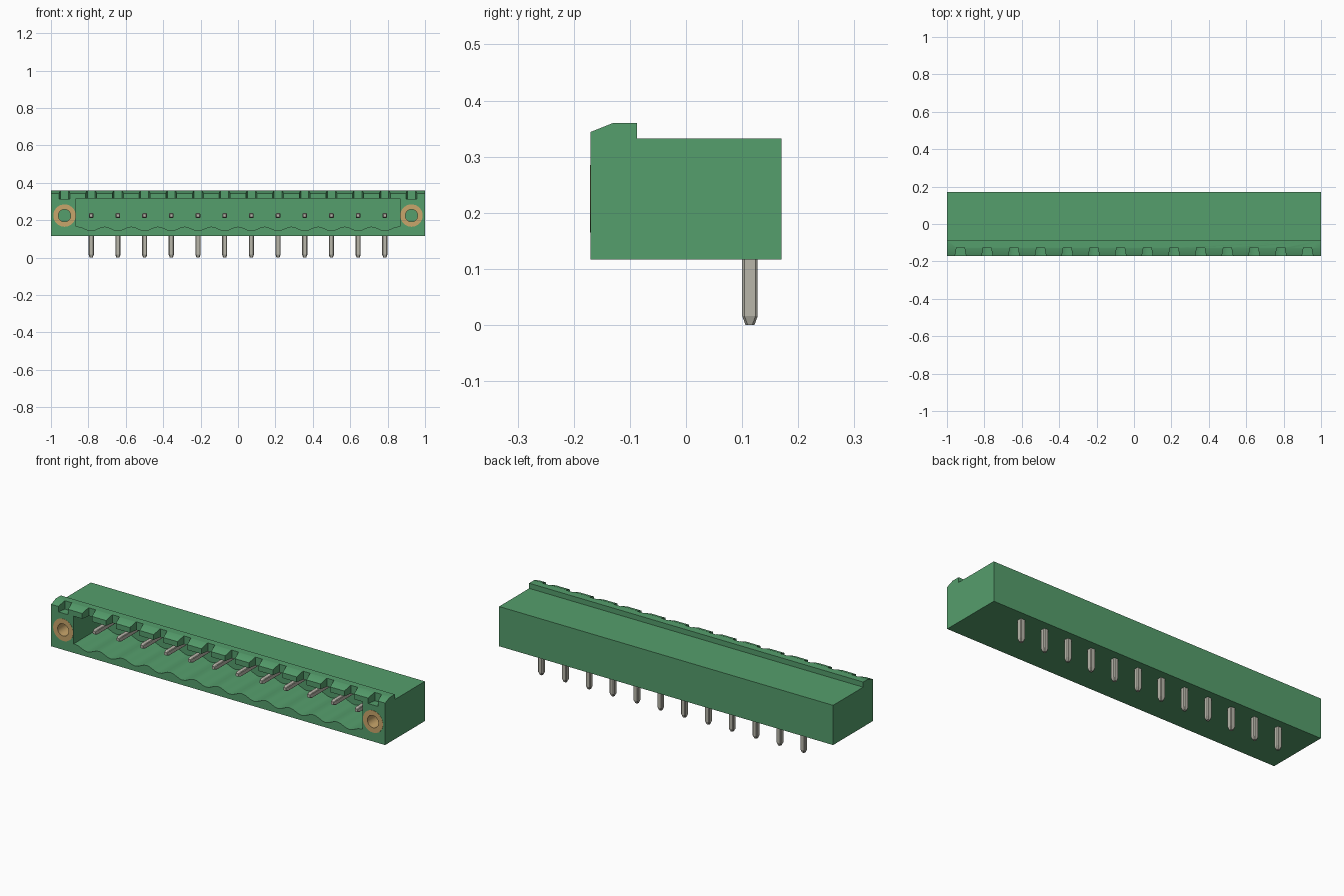
import bpy, bmesh, math
from mathutils import Matrix, Vector

if "Cube" in bpy.data.objects:
    bpy.data.objects.remove(bpy.data.objects["Cube"], do_unlink=True)

PITCH, COUNT = 0.1427, 12
PIN_X = [(i - (COUNT - 1) / 2) * PITCH for i in range(COUNT)]
SCREW_X = PIN_X[-1] + PITCH
PIN_Z = 0.225


def material(name, rgb):
    m = bpy.data.materials.new(name)
    m.use_nodes = True
    m.diffuse_color = (*rgb, 1)
    m.node_tree.nodes["Principled BSDF"].inputs["Base Color"].default_value = (*rgb, 1)
    return m


green = material("housing green", (0.091, 0.342, 0.150))
metal = material("tinned metal", (0.479, 0.468, 0.402))
brass = material("brass", (0.584, 0.381, 0.147))


def finish(bm, name, mat):
    bmesh.ops.recalc_face_normals(bm, faces=bm.faces)
    me = bpy.data.meshes.new(name)
    bm.to_mesh(me)
    bm.free()
    me.materials.append(mat)
    ob = bpy.data.objects.new(name, me)
    bpy.context.collection.objects.link(ob)
    return ob


def prism(bm, points, offset):
    """Closed solid from a flat outline swept along offset."""
    verts = [bm.verts.new(p) for p in points]
    face = bm.faces.new(verts)
    ext = bmesh.ops.extrude_face_region(bm, geom=[face], use_keep_orig=True)
    moved = [g for g in ext["geom"] if isinstance(g, bmesh.types.BMVert)]
    bmesh.ops.translate(bm, verts=moved, vec=offset)


def loft(bm, rings):
    """Bridge equal-length rings and cap both ends."""
    loops = [[bm.verts.new(p) for p in r] for r in rings]
    n = len(loops[0])
    for a, b in zip(loops, loops[1:]):
        for i in range(n):
            bm.faces.new((a[i], a[(i + 1) % n], b[(i + 1) % n], b[i]))
    bm.faces.new(loops[0])
    bm.faces.new(loops[-1])


def cut(target, cutter):
    cutter.hide_render = True
    mod = target.modifiers.new("cut", "BOOLEAN")
    mod.operation, mod.solver, mod.object = "DIFFERENCE", "EXACT", cutter
    bpy.context.view_layer.update()
    dg = bpy.context.evaluated_depsgraph_get()
    me = bpy.data.meshes.new_from_object(target.evaluated_get(dg))
    target.modifiers.clear()
    target.data = me
    bpy.data.objects.remove(cutter, do_unlink=True)


def smooth(ob, angle=30):
    bpy.ops.object.select_all(action="DESELECT")
    ob.select_set(True)
    bpy.context.view_layer.objects.active = ob
    bpy.ops.object.shade_smooth_by_angle(angle=math.radians(angle))


# Housing: side profile with the raised front ridge
side = [(-0.17, 0.117), (0.17, 0.117), (0.17, 0.332), (-0.087, 0.332),
        (-0.087, 0.36), (-0.13, 0.36), (-0.17, 0.344)]
bm = bmesh.new()
prism(bm, [(-1, y, z) for y, z in side], (2, 0, 0))
housing = finish(bm, "housing", green)

# Socket cavity with a scalloped floor, low under each pin
half = PITCH * COUNT / 2 + 0.009
steps = COUNT * 8
outline = [(-half, -0.2, 0.3155), (-half, -0.2, 0.166)]
for i in range(steps + 1):
    x = -PITCH * COUNT / 2 + PITCH * i / 8
    outline.append((x, -0.2, 0.155 + 0.011 * math.cos(2 * math.pi * i / 8)))
outline += [(half, -0.2, 0.166), (half, -0.2, 0.3155)]
bm = bmesh.new()
prism(bm, outline, (0, 0.28, 0))
cut(housing, finish(bm, "cavity_cutter", green))

# Notches along the ridge, wider at the front
bm = bmesh.new()
for x in [-SCREW_X] + PIN_X + [SCREW_X]:
    prism(bm, [(x - 0.031, -0.18, 0.3145), (x + 0.031, -0.18, 0.3145),
               (x + 0.021, -0.125, 0.3145), (x - 0.021, -0.125, 0.3145)], (0, 0, 0.1))
cut(housing, finish(bm, "notch_cutter", green))

# Bores for the threaded inserts
bm = bmesh.new()
for x in (-SCREW_X, SCREW_X):
    ring = [(x + 0.06 * math.cos(a), -0.2, PIN_Z + 0.06 * math.sin(a))
            for a in (2 * math.pi * k / 32 for k in range(32))]
    prism(bm, ring, (0, 0.18, 0))
cut(housing, finish(bm, "bore_cutter", green))
smooth(housing)

# Threaded inserts: brass sleeves set flush in the bores
for name, sx in (("right_insert", -SCREW_X), ("left_insert", SCREW_X)):
    bm = bmesh.new()
    section = [(0.06, -0.171), (0.033, -0.171), (0.033, -0.02), (0.06, -0.02)]
    rings = [[bm.verts.new((sx + r * math.cos(a), y, PIN_Z + r * math.sin(a))) for r, y in section]
             for a in (2 * math.pi * k / 32 for k in range(32))]
    for k in range(32):
        a, b = rings[k], rings[(k + 1) % 32]
        for j in range(4):
            bm.faces.new((a[j], a[(j + 1) % 4], b[(j + 1) % 4], b[j]))
    smooth(finish(bm, name, brass))


def section(r, c):
    """Square outline with chamfered corners."""
    return [(r, c - r), (r, r - c), (r - c, r), (c - r, r),
            (-r, r - c), (-r, c - r), (c - r, -r), (r - c, -r)]


# Pins: a contact inside the socket and a solder tail below
for i, px in enumerate(PIN_X, 1):
    bm = bmesh.new()
    loft(bm, [[(px + u, y, PIN_Z + v) for u, v in section(r, 0.003)]
              for y, r in ((-0.11, 0.008), (-0.095, 0.0125), (0.114, 0.0125))])
    loft(bm, [[(px + u, 0.114 + v, z) for u, v in section(r, 0.004)]
              for z, r in ((0, 0.008), (0.016, 0.0138), (0.225, 0.0138))])
    finish(bm, f"pin_{i:02d}", metal)
